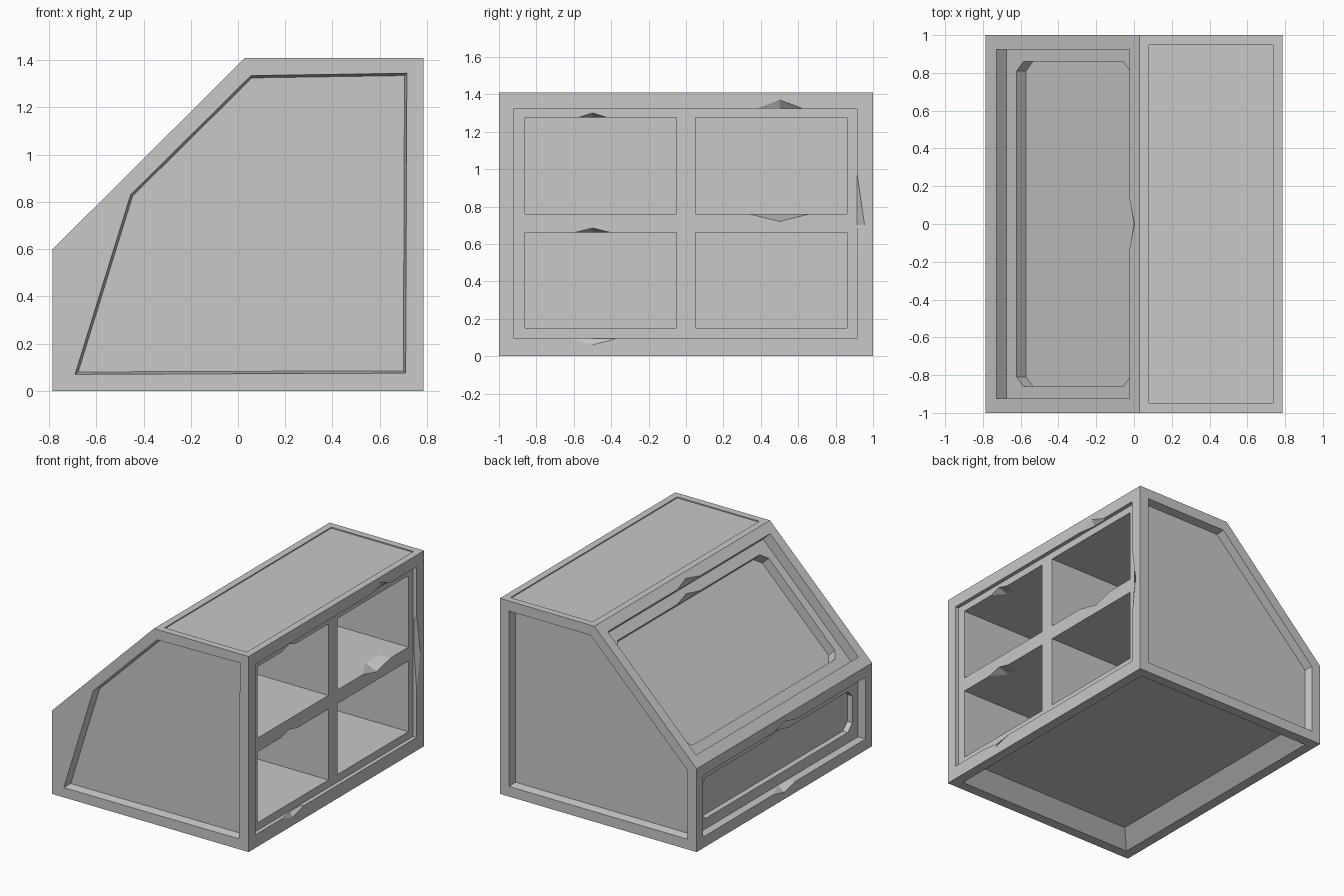
import bpy
import bmesh
from mathutils import Vector, Matrix

cube = bpy.data.objects.get("Cube")
if cube:
    bpy.data.objects.remove(cube, do_unlink=True)

grey = bpy.data.materials.new("plain_grey")
grey.use_nodes = True
colour = (0.58, 0.58, 0.58, 1)
grey.diffuse_color = colour
for node in grey.node_tree.nodes:
    if node.type == 'BSDF_PRINCIPLED':
        node.inputs["Base Color"].default_value = colour

# Overall sizes
HALF_X, HEIGHT, LIP, RIDGE = 0.785, 1.41, 0.6, 0.03
RECESS, CUBBY = 0.028, 0.637


def frame(origin, u, v):
    """Local plane: u right, v up, normal pointing out."""
    u, v = Vector(u).normalized(), Vector(v).normalized()
    n = u.cross(v)
    m = Matrix((u, v, n)).transposed().to_4x4()
    m.translation = Vector(origin)
    return m


def inset(points, d):
    """Move every edge of a counter-clockwise outline inwards."""
    result = []
    for i, p in enumerate(points):
        p = Vector(p)
        a = p - Vector(points[i - 1])
        b = Vector(points[(i + 1) % len(points)]) - p
        na = Vector((-a.y, a.x)).normalized()
        nb = Vector((-b.y, b.x)).normalized()
        result.append(p + (na + nb) * d / (1 + na.dot(nb)))
    return result


def rect(u0, u1, v0, v1, c=0):
    """Rectangle, with cut corners when c is given."""
    if not c:
        return [(u0, v0), (u1, v0), (u1, v1), (u0, v1)]
    return [(u0 + c, v0), (u1 - c, v0), (u1, v0 + c), (u1, v1 - c),
            (u1 - c, v1), (u0 + c, v1), (u0, v1 - c), (u0, v0 + c)]


def solid(name, m, loops):
    """Closed solid through a stack of (outline, level) loops."""
    bm = bmesh.new()
    rings = [[bm.verts.new(m @ Vector((p[0], p[1], w))) for p in pts]
             for pts, w in loops]
    for lo, hi in zip(rings, rings[1:]):
        for i in range(len(lo)):
            j = (i + 1) % len(lo)
            bm.faces.new((lo[i], lo[j], hi[j], hi[i]))
    bm.faces.new(rings[0])
    bm.faces.new(rings[-1])
    bmesh.ops.recalc_face_normals(bm, faces=bm.faces)
    mesh = bpy.data.meshes.new(name)
    bm.to_mesh(mesh)
    bm.free()
    mesh.materials.append(grey)
    obj = bpy.data.objects.new(name, mesh)
    bpy.context.scene.collection.objects.link(obj)
    return obj


def subtract(target, cutter):
    cutter.hide_render = True
    mod = target.modifiers.new("cut", 'BOOLEAN')
    mod.operation, mod.solver, mod.object = 'DIFFERENCE', 'EXACT', cutter
    bpy.context.view_layer.objects.active = target
    bpy.ops.object.modifier_apply(modifier=mod.name)
    bpy.data.objects.remove(cutter, do_unlink=True)


def carve(target, m, outline, depth, top=0.0, taper=0.0):
    """Sink an outline from level -top to level -(top + depth)."""
    subtract(target, solid("cutter", m, [
        (inset(outline, taper), -top - depth), (outline, -top), (outline, 0.1)]))


def chip(target, m, centre, along, push, depth, top=0.0):
    """Knock a shallow wedge out of an edge."""
    c, a, h = Vector(centre), Vector(along), Vector(push)
    base = c - h.normalized() * 0.02
    peak, flat = c + h, c - h.normalized() * 0.004
    outer = [base - a, base + a, c + a, peak, c - a]
    inner = [base - a, base + a, flat + a, flat, flat - a]
    subtract(target, solid("cutter", m, [
        (inner, -top - depth), (outer, -top), (outer, 0.01 - top)]))


# Planes of every side
front = frame((0, -1, 0), (1, 0, 0), (0, 0, 1))
back = frame((0, 1, 0), (-1, 0, 0), (0, 0, 1))
shelf_side = frame((HALF_X, 0, 0), (0, 1, 0), (0, 0, 1))
lip_side = frame((-HALF_X, 0, 0), (0, -1, 0), (0, 0, 1))
run = Vector((RIDGE + HALF_X, 0, HEIGHT - LIP))
slope = frame((-HALF_X, 0, LIP), (0, -1, 0), run)
roof = frame((0, 0, HEIGHT), (1, 0, 0), (0, 1, 0))
base_side = frame((0, 0, 0), (1, 0, 0), (0, -1, 0))

# Main body with a slanted face
profile = [(-HALF_X, 0), (HALF_X, 0), (HALF_X, HEIGHT), (RIDGE, HEIGHT),
           (-HALF_X, LIP)]
body = solid("slanted_body", front, [(profile, -2), (profile, 0)])

# Sunken end panels
front_panel = [(-0.69, 0.07), (0.71, 0.075), (0.715, 1.345), (0.055, 1.335),
               (-0.455, 0.83)]
carve(body, front, front_panel, 0.06, taper=0.01)
mirrored = [(-x, z) for x, z in reversed(profile)]
carve(body, back, inset(mirrored, 0.073), 0.06, taper=0.01)

# Roof panel, and underside panel with sloping walls
carve(body, roof, rect(0.08, 0.735, -0.95, 0.95), 0.008)
underside = inset(rect(-HALF_X, HALF_X, -1, 1), 0.072)
carve(body, base_side, underside, 0.1, taper=0.1)

# Stepped panels with cut corners on the slant and the low side
for plane, length, first, second in ((slope, run.length, 0.077, 0.07),
                                     (lip_side, LIP, 0.06, 0.04)):
    carve(body, plane, rect(-0.925, 0.925, 0.08, length - 0.075), first)
    carve(body, plane, rect(-0.86, 0.86, 0.155, length - 0.15, 0.05),
          second, top=first)
    chip(body, plane, (0, length - 0.075), (0.13, 0), (0, 0.035), first - 0.005)
    chip(body, plane, (0, length - 0.15), (0.13, 0), (0, 0.03),
         second - 0.005, top=first)
chip(body, lip_side, (0, 0.08), (0.13, 0), (0, -0.03), 0.055)

# Shelf side: rim, then one deep opening
carve(body, shelf_side, rect(-0.92, 0.915, 0.095, 1.325), RECESS)
carve(body, shelf_side, rect(-0.86, 0.86, 0.15, 1.275), CUBBY, top=RECESS)
for centre, along, push in (((0.5, 1.325), (0.12, 0), (0, 0.045)),
                            ((-0.5, 0.095), (0.13, 0), (0, -0.035)),
                            ((0.915, 0.7), (0, 0.27), (0.04, 0))):
    chip(body, shelf_side, centre, along, push, RECESS - 0.006)
chip(body, shelf_side, (-0.5, 1.275), (0.08, 0), (0, 0.025), 0.08, RECESS)

# Shelf board and upright dividers
level = -RECESS - CUBBY - 0.01


def board(name, outline):
    return solid(name, shelf_side, [(outline, level), (outline, -RECESS)])


shelf = board("middle_shelf", rect(-0.86, 0.86, 0.66, 0.76))
chip(shelf, shelf_side, (0.5, 0.76), (0.16, 0), (0, -0.04), 0.1, RECESS)
chip(shelf, shelf_side, (-0.5, 0.66), (0.1, 0), (0, 0.025), 0.1, RECESS)
board("lower_divider", rect(-0.052, 0.05, 0.15, 0.66))
board("upper_divider", rect(-0.052, 0.05, 0.76, 1.275))
